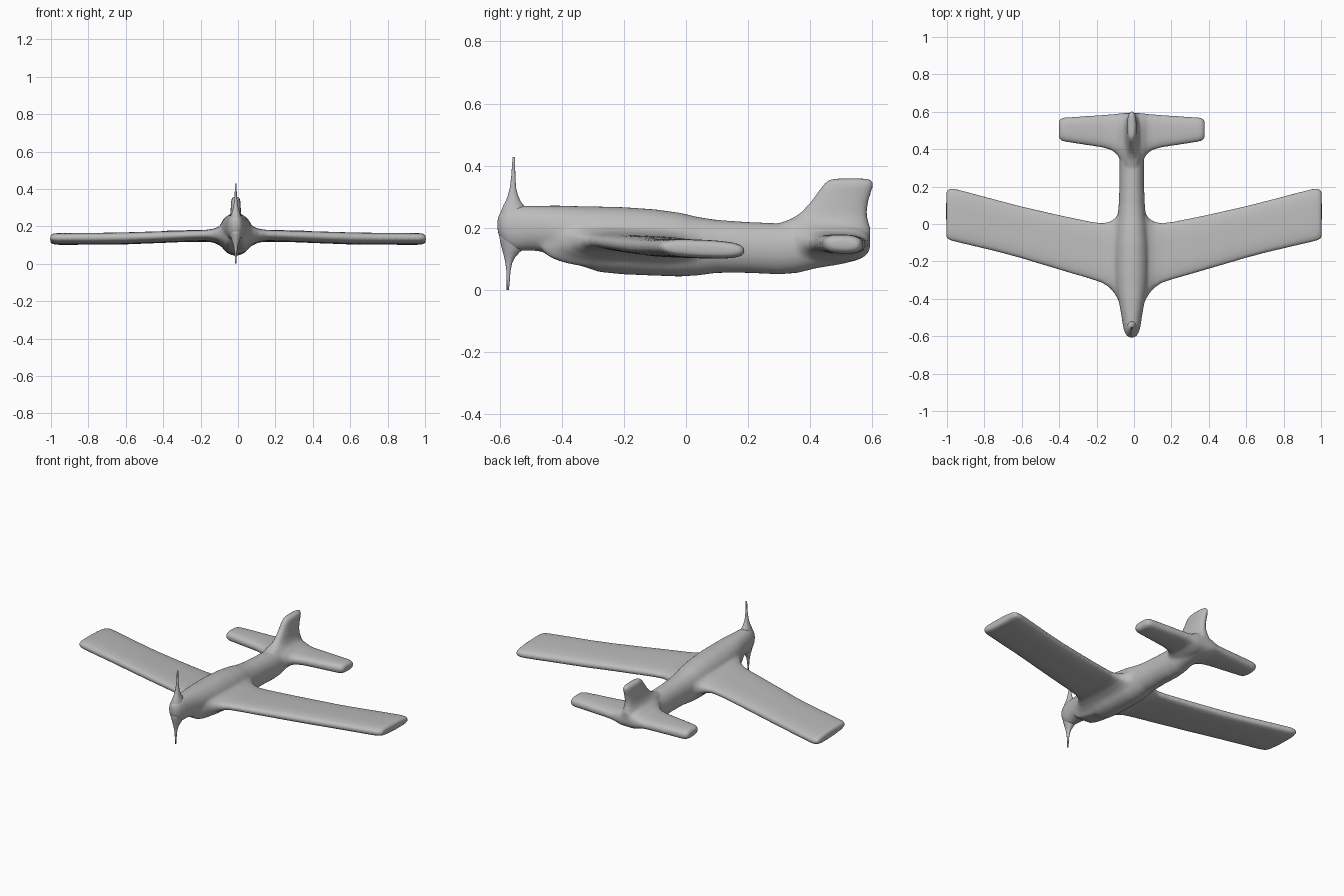
import bpy, bmesh, math

X0 = -0.012   # plane of symmetry of the aircraft
SIDES = 32

grey = bpy.data.materials.new("plain grey")
grey.diffuse_color = (0.5, 0.5, 0.5, 1)


def loft(name, axis, rings, power=2.0, tilt=0.0):
    """Closed skin through rings (t, a0, a1, b0, b1) placed along an axis."""
    bm = bmesh.new()
    loops = []
    for t, a0, a1, b0, b1 in rings:
        loop = []
        for i in range(SIDES):
            ang = 2 * math.pi * i / SIDES
            c, s = math.cos(ang), math.sin(ang)
            da = math.copysign(abs(c) ** (2 / power), c) * (a1 - a0) / 2
            a = (a0 + a1) / 2 + da
            b = (b0 + b1) / 2 + math.copysign(abs(s) ** (2 / power), s) * (b1 - b0) / 2
            b += tilt * da
            loop.append(bm.verts.new({'x': (t, a, b), 'y': (a, t, b), 'z': (a, b, t)}[axis]))
        loops.append(loop)
    for p, q in zip(loops, loops[1:]):
        for i in range(SIDES):
            j = (i + 1) % SIDES
            bm.faces.new((p[i], p[j], q[j], q[i]))
    bm.faces.new(loops[0][::-1])
    bm.faces.new(loops[-1])
    bmesh.ops.recalc_face_normals(bm, faces=bm.faces)
    for f in bm.faces:
        f.smooth = True
    me = bpy.data.meshes.new(name)
    bm.to_mesh(me)
    bm.free()
    me.materials.append(grey)
    ob = bpy.data.objects.new(name, me)
    bpy.context.collection.objects.link(ob)
    return ob


def both_sides(half, left_span, right_span):
    """Mirror half-span rings, with t running from 0 at the root to 1 at the tip."""
    left = [(X0 - t * left_span, *r) for t, *r in reversed(half)]
    return left + [(X0 + t * right_span, *r) for t, *r in half]


# Fuselage: (y, half width, bottom, top)
body = [(-0.607, 0.012, 0.185, 0.235), (-0.598, 0.026, 0.165, 0.25),
        (-0.58, 0.038, 0.138, 0.265), (-0.55, 0.046, 0.125, 0.272),
        (-0.5, 0.054, 0.127, 0.272), (-0.45, 0.062, 0.122, 0.272),
        (-0.4, 0.073, 0.102, 0.272), (-0.34, 0.083, 0.078, 0.27),
        (-0.28, 0.09, 0.058, 0.269), (-0.2, 0.092, 0.05, 0.267),
        (-0.1, 0.09, 0.046, 0.26), (-0.02, 0.084, 0.043, 0.249),
        (0.04, 0.076, 0.047, 0.235), (0.1, 0.07, 0.055, 0.226),
        (0.2, 0.066, 0.055, 0.219), (0.3, 0.066, 0.05, 0.215),
        (0.36, 0.066, 0.055, 0.218), (0.42, 0.064, 0.07, 0.22),
        (0.5, 0.058, 0.083, 0.22), (0.55, 0.05, 0.095, 0.22),
        (0.58, 0.036, 0.115, 0.215), (0.593, 0.02, 0.14, 0.205)]
fuselage = loft("airframe", 'y', [(y, X0 - w, X0 + w, b, t) for y, w, b, t in body], 2.1)

# Wing, flared at the root: (span fraction, leading, trailing, bottom, top)
wing_half = [(0.045, -0.47, 0.12, 0.065, 0.235), (0.065, -0.42, 0.07, 0.085, 0.215),
             (0.09, -0.375, 0.03, 0.102, 0.197), (0.12, -0.34, 0.012, 0.115, 0.185),
             (0.16, -0.315, 0.005, 0.122, 0.179), (0.22, -0.295, 0.013, 0.121, 0.177),
             (0.4, -0.242, 0.05, 0.113, 0.172), (0.6, -0.182, 0.096, 0.105, 0.166),
             (0.72, -0.15, 0.127, 0.104, 0.164), (0.88, -0.112, 0.17, 0.103, 0.163),
             (0.96, -0.093, 0.19, 0.103, 0.162), (0.985, -0.085, 0.189, 0.106, 0.16),
             (0.997, -0.075, 0.178, 0.112, 0.154), (1.0, -0.065, 0.165, 0.12, 0.147)]
wing = loft("wing", 'x', both_sides(wing_half, 0.992, 1.016), 2.9, -0.045)

# Tailplane with flared root
tail_half = [(0.1, 0.31, 0.593, 0.09, 0.215), (0.16, 0.345, 0.592, 0.1, 0.2),
             (0.21, 0.375, 0.589, 0.11, 0.187), (0.28, 0.395, 0.586, 0.115, 0.181),
             (0.4, 0.409, 0.583, 0.117, 0.179), (0.7, 0.427, 0.575, 0.117, 0.179),
             (0.93, 0.441, 0.569, 0.117, 0.178), (0.98, 0.449, 0.562, 0.122, 0.173),
             (1.0, 0.463, 0.55, 0.134, 0.162)]
tailplane = loft("tailplane", 'x', both_sides(tail_half, 0.39, 0.39), 2.7, -0.03)

# Tail fin: (z, half thickness, leading, trailing)
fin_half = [(0.195, 0.052, 0.27, 0.592), (0.215, 0.044, 0.3, 0.589),
            (0.23, 0.036, 0.34, 0.585), (0.25, 0.031, 0.37, 0.583),
            (0.28, 0.028, 0.398, 0.586), (0.31, 0.026, 0.42, 0.595),
            (0.335, 0.025, 0.438, 0.603), (0.35, 0.021, 0.452, 0.602),
            (0.359, 0.012, 0.468, 0.592)]
fin = loft("tail_fin", 'z', [(z, X0 - w, X0 + w, a, b) for z, w, a, b in fin_half], 2.5)

# Blend the airframe into one smooth skin
bpy.ops.object.select_all(action='DESELECT')
for ob in (fuselage, wing, tailplane, fin):
    ob.select_set(True)
bpy.context.view_layer.objects.active = fuselage
bpy.ops.object.join()
remesh = fuselage.modifiers.new("blend", 'REMESH')
remesh.mode = 'VOXEL'
remesh.voxel_size = 0.008
remesh.use_smooth_shade = True
soften = fuselage.modifiers.new("soften", 'SMOOTH')
soften.factor = 0.5
soften.iterations = 6

# Propeller blades flaring out of the nose: (z, half width, front, back)
upper = [(0.22, 0.036, -0.603, -0.52), (0.25, 0.03, -0.597, -0.515),
         (0.27, 0.023, -0.589, -0.52), (0.285, 0.018, -0.581, -0.532),
         (0.305, 0.013, -0.573, -0.541), (0.33, 0.009, -0.567, -0.547),
         (0.36, 0.006, -0.563, -0.549), (0.4, 0.005, -0.56, -0.55),
         (0.428, 0.004, -0.558, -0.551)]
lower = [(0.0, 0.004, -0.577, -0.57), (0.03, 0.005, -0.577, -0.567),
         (0.06, 0.006, -0.578, -0.565), (0.085, 0.01, -0.581, -0.56),
         (0.105, 0.014, -0.585, -0.55), (0.12, 0.02, -0.589, -0.537),
         (0.135, 0.025, -0.593, -0.52), (0.16, 0.032, -0.599, -0.515),
         (0.19, 0.036, -0.603, -0.515)]
for name, blade in (("upper_propeller_blade", upper), ("lower_propeller_blade", lower)):
    loft(name, 'z', [(z, X0 - w, X0 + w, a, b) for z, w, a, b in blade])
